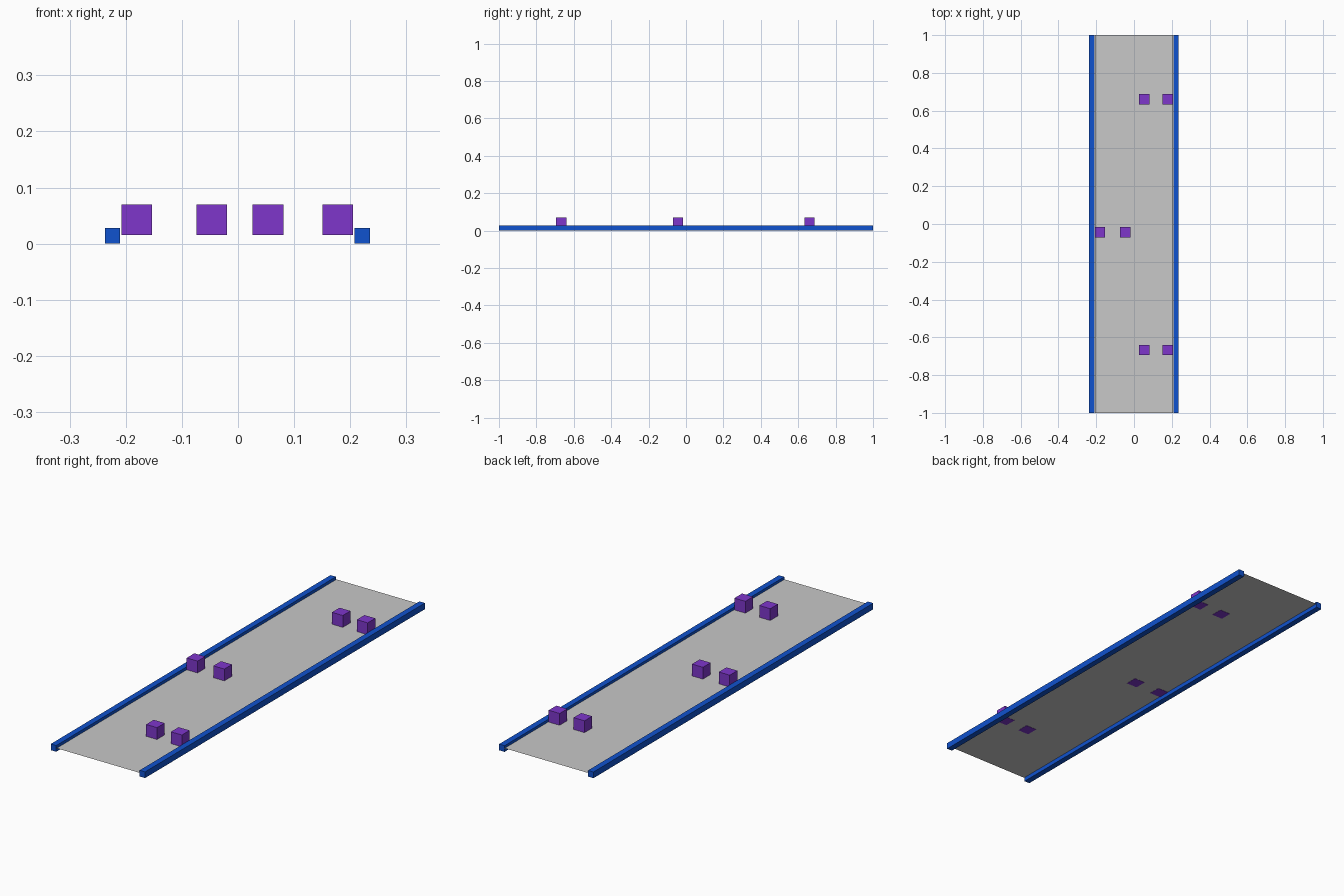
import bpy

if "Cube" in bpy.data.objects:
    bpy.data.objects.remove(bpy.data.objects["Cube"])


def material(name, rgb):
    m = bpy.data.materials.new(name)
    m.diffuse_color = (*rgb, 1)
    m.use_nodes = True
    m.node_tree.nodes["Principled BSDF"].inputs["Base Color"].default_value = m.diffuse_color
    return m


GREY = material("light_grey", (0.58, 0.58, 0.58))
BLUE = material("blue", (0.005, 0.085, 0.62))
PURPLE = material("purple", (0.21, 0.037, 0.6))


def finish(name, size, mat):
    """Name, scale and colour the newly added primitive."""
    ob = bpy.context.object
    ob.name = name
    ob.scale = size
    bpy.ops.object.transform_apply(location=False, rotation=False, scale=True)
    ob.data.materials.append(mat)


def box(name, centre, size, mat):
    bpy.ops.mesh.primitive_cube_add(size=1, location=centre)
    finish(name, size, mat)


# Thin floor sheet between the rails
bpy.ops.mesh.primitive_plane_add(size=1, location=(0, 0, 0.0165))
finish("floor", (0.415, 2, 1), GREY)

# Side rails running the full length
for side, x in (("left", -0.2235), ("right", 0.2215)):
    box(side + "_rail", (x, 0, 0.014), (0.027, 2, 0.028), BLUE)

# Pairs of cube obstacles, just poking through the floor
CUBE = 0.0545
for row, y, xs in (("front", -0.667, (0.0535, 0.178)),
                   ("middle", -0.043, (-0.1805, -0.0465)),
                   ("back", 0.661, (0.0535, 0.178))):
    for side, x in zip(("left", "right"), xs):
        box(f"{row}_{side}_cube", (x, y, 0.0155 + CUBE / 2), (CUBE,) * 3, PURPLE)
